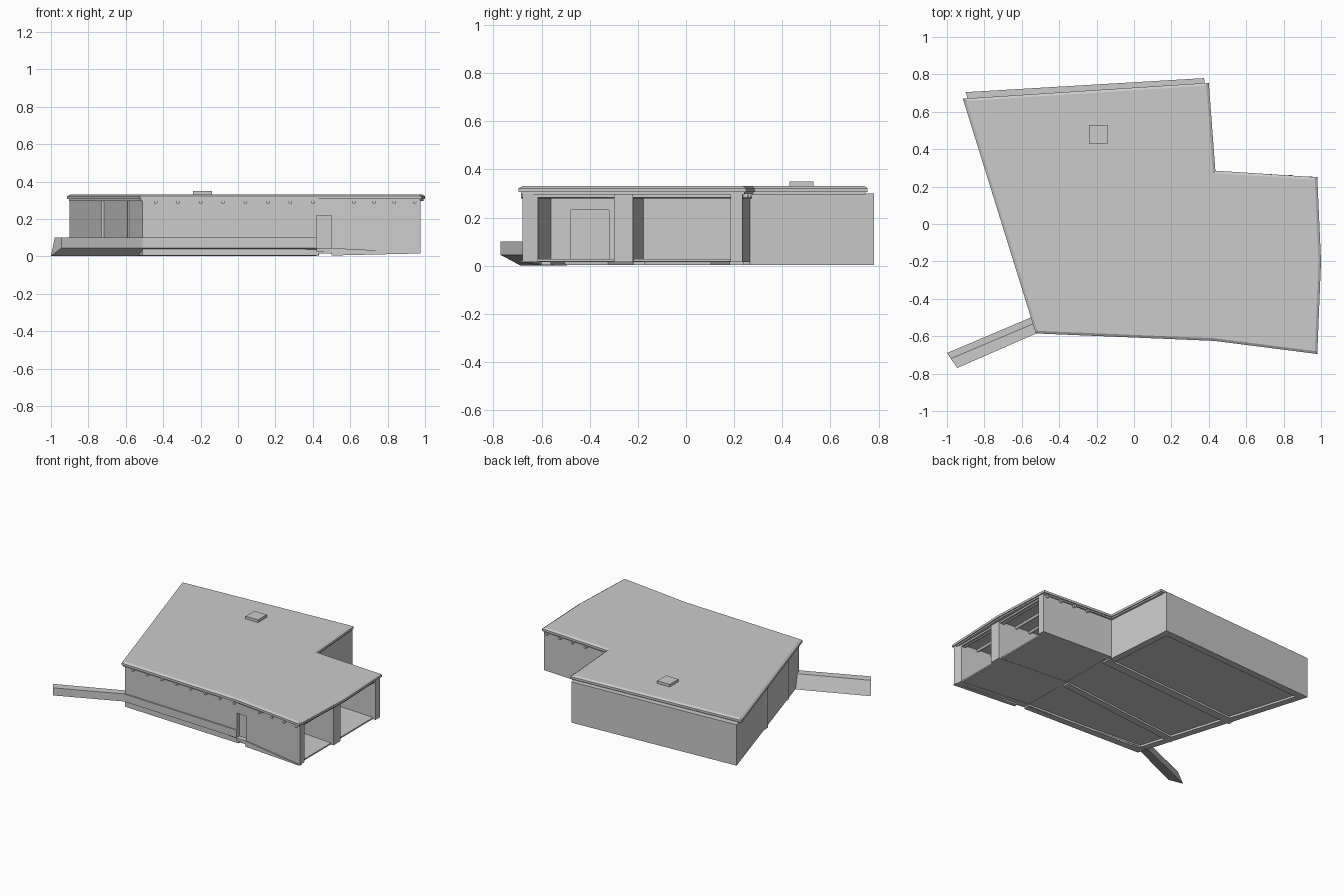
import bpy, bmesh
from mathutils import Vector, Matrix
from mathutils.geometry import intersect_line_line

cube = bpy.data.objects.get("Cube")
if cube:
    bpy.data.objects.remove(cube)

GREY = 0.6
plaster = bpy.data.materials.new("pale_grey_plaster")
plaster.use_nodes = True
plaster.diffuse_color = (GREY, GREY, GREY, 1)
plaster.node_tree.nodes["Principled BSDF"].inputs["Base Color"].default_value = (GREY, GREY, GREY, 1)


def add_object(name, bm):
    bmesh.ops.recalc_face_normals(bm, faces=bm.faces)
    mesh = bpy.data.meshes.new(name)
    bm.to_mesh(mesh)
    bm.free()
    mesh.materials.append(plaster)
    obj = bpy.data.objects.new(name, mesh)
    bpy.context.scene.collection.objects.link(obj)
    return obj


def loft(name, sections):
    """Join matching rings of 3D points and cap both ends."""
    bm = bmesh.new()
    rings = [[bm.verts.new(p) for p in ring] for ring in sections]
    for low, high in zip(rings, rings[1:]):
        for i in range(len(low)):
            j = (i + 1) % len(low)
            bm.faces.new((low[i], low[j], high[j], high[i]))
    bm.faces.new(rings[0])
    bm.faces.new(rings[-1])
    return add_object(name, bm)


def at(points, z):
    return [(x, y, z) for x, y in points]


def prism(name, points, z0, z1):
    return loft(name, [at(points, z0), at(points, z1)])


def box(name, x0, x1, y0, y1, z0, z1):
    return prism(name, [(x0, y0), (x1, y0), (x1, y1), (x0, y1)], z0, z1)


def inset(points, d):
    """Mitred inward offset of a clockwise outline."""
    n = len(points)
    lines = []
    for i in range(n):
        a, b = Vector((*points[i], 0)), Vector((*points[(i + 1) % n], 0))
        u = (b - a).normalized()
        off = Vector((u.y, -u.x, 0)) * d
        lines.append((a + off, b + off))
    out = []
    for i in range(n):
        p = intersect_line_line(*lines[i - 1], *lines[i])[0]
        out.append((p.x, p.y))
    return out


def rod(name, start, end, radius):
    a, b = Vector(start), Vector(end)
    bm = bmesh.new()
    rot = (b - a).to_track_quat('Z', 'Y').to_matrix().to_4x4()
    bmesh.ops.create_cone(bm, cap_ends=True, segments=12, radius1=radius, radius2=radius,
                          depth=(b - a).length, matrix=Matrix.Translation((a + b) / 2) @ rot)
    return add_object(name, bm)


def carve(target, cutter):
    mod = target.modifiers.new("opening", 'BOOLEAN')
    mod.operation = 'DIFFERENCE'
    mod.solver = 'EXACT'
    mod.object = cutter
    cutter.hide_render = True
    cutter.hide_viewport = True
    cutter.display_type = 'WIRE'


# Outer walls, listed clockwise from the back corner
outer = [(-0.90, 0.705), (0.375, 0.78), (0.415, 0.265), (0.975, 0.235),
         (0.975, -0.68), (0.43, -0.61), (-0.51, -0.57)]
inner = inset(outer, 0.05)
inner[3], inner[4] = (0.975, 0.185), (0.965, -0.615)
names = ["back_wall", "inside_corner_wall", "wing_back_wall", None,
         "wing_front_wall", "front_wall", "slanted_end_wall"]
walls = {}
for i, name in enumerate(names):
    if name:
        j = (i + 1) % len(outer)
        base = 0.016 if "wing" in name else 0.004
        walls[name] = prism(name, [outer[i], outer[j], inner[j], inner[i]], base, 0.3)

# Floor and inside partitions
prism("floor", inset(outer, 0.02), 0.018, 0.028)
prism("rear_partition", [(-0.73, 0.10), (0.42, 0.18), (0.42, 0.24), (-0.73, 0.16)], 0.004, 0.3)
prism("middle_partition", [(-0.59, -0.33), (0.42, -0.22), (0.42, -0.17), (-0.59, -0.28)], 0.004, 0.3)

# Open bays of the wing: dividing wall, header and back wall with doors
prism("bay_divider", [(0.42, -0.25), (0.975, -0.30), (0.975, -0.22), (0.42, -0.175)], 0.016, 0.3)
box("bay_header", 0.93, 0.965, -0.64, 0.21, 0.284, 0.3)
bay_wall = box("bay_back_wall", 0.385, 0.43, -0.58, 0.24, 0.016, 0.3)
carve(bay_wall, box("bay_door_cutter", 0.41, 0.5, -0.48, -0.32, 0.029, 0.232))
box("bay_door", 0.428, 0.434, -0.06, 0.08, 0.028, 0.232)

# Front entrance niche with its step
niche = box("entrance_cutter", 0.42, 0.5, -0.7, -0.585, 0.045, 0.22)
for name in ("front_wall", "wing_front_wall"):
    carve(walls[name], niche)
box("entrance_step", 0.42, 0.5, -0.622, -0.58, 0.025, 0.045)

# Low garden wall that runs on as a ledge along the front
def ledge_section(back, crest, front):
    return [(*back, 0.002), (*front, 0.045), (*front, 0.1), (*crest, 0.1)]


loft("garden_wall_and_ledge", [
    ledge_section((-1.0, -0.69), (-0.98, -0.72), (-0.945, -0.77)),
    ledge_section((-0.54, -0.495), (-0.53, -0.53), (-0.51, -0.58)),
    ledge_section((0.42, -0.57), (0.42, -0.59), (0.42, -0.619))])
loft("wing_plinth", [
    [(0.5, -0.60, 0.005), (0.5, -0.628, 0.005), (0.5, -0.628, 0.045), (0.5, -0.60, 0.045)],
    [(0.975, -0.66, 0.016), (0.975, -0.687, 0.016), (0.975, -0.687, 0.021), (0.975, -0.66, 0.021)]])

# Two-step roof with a bevelled upper edge
roof = [(-0.915, 0.67), (0.40, 0.755), (0.435, 0.285), (0.98, 0.25),
        (1.0, -0.20), (0.98, -0.695), (0.43, -0.625), (-0.525, -0.585)]
prism("roof_underlayer", inset(roof, 0.008), 0.296, 0.306)
loft("roof_slab", [at(roof, 0.306), at(roof, 0.322), at(inset(roof, 0.014), 0.331)])
box("roof_hatch", -0.24, -0.14, 0.43, 0.53, 0.325, 0.35)

# Round ceiling beams: short ends over the main block, full length over the wing
for i in range(8):
    x = -0.44 + i * 0.12
    y = -0.58 - (x + 0.52) * 0.042
    rod(f"beam_end_{i + 1}", (x, y + 0.05, 0.29), (x, y, 0.29), 0.01)
for i in range(4):
    x = 0.62 + i * 0.108
    y = -0.62 - (x - 0.43) * 0.127
    rod(f"wing_beam_{i + 1}", (x, y, 0.29), (x, 0.285 - (x - 0.435) * 0.06, 0.29), 0.01)
